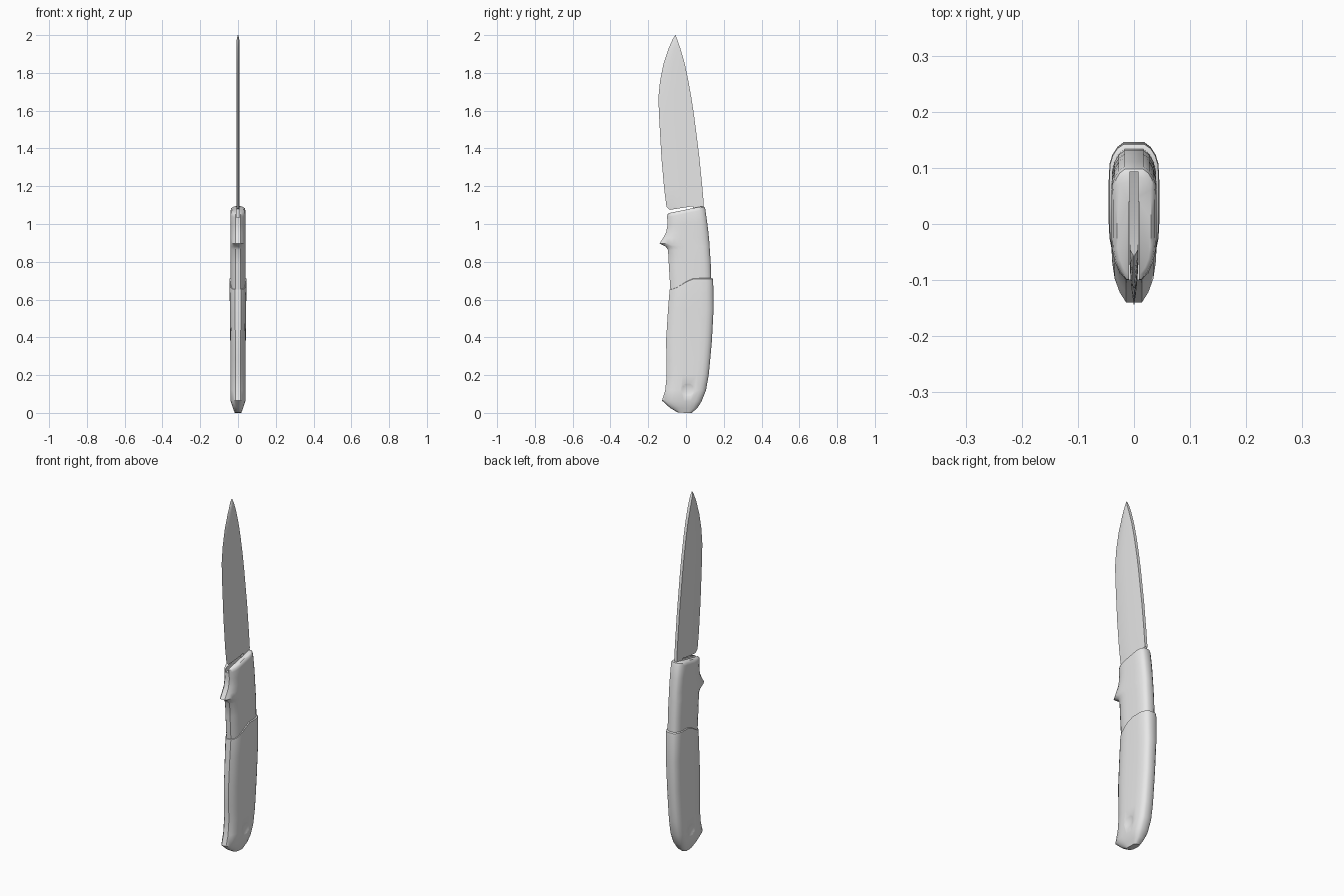
import bpy
import bmesh
import math
from mathutils import Matrix

cube = bpy.data.objects.get("Cube")
if cube:
    bpy.data.objects.remove(cube, do_unlink=True)

grey = bpy.data.materials.new("light_grey")
grey.use_nodes = True
grey.diffuse_color = (0.8, 0.8, 0.8, 1)
grey.node_tree.nodes["Principled BSDF"].inputs["Base Color"].default_value = (0.8, 0.8, 0.8, 1)


def make_object(name, bm):
    bmesh.ops.recalc_face_normals(bm, faces=bm.faces)
    mesh = bpy.data.meshes.new(name)
    bm.to_mesh(mesh)
    bm.free()
    mesh.materials.append(grey)
    obj = bpy.data.objects.new(name, mesh)
    bpy.context.collection.objects.link(obj)
    return obj


def loft(name, section, rows, ease=False):
    """Skin rings; each row is (front y, front z, back y, back z, half width)."""
    bm = bmesh.new()
    outline = section + [(u, -w) for u, w in reversed(section) if w > 0]
    rings = []
    for yf, zf, yb, zb, half in rows:
        ring = []
        for u, w in outline:
            t = min(u / 0.6, 1) if ease else u
            t = t * t * (3 - 2 * t) if ease else t
            ring.append(bm.verts.new((w * half, yf + (yb - yf) * u, zf + (zb - zf) * t)))
        rings.append(ring)
    n = len(outline)
    for a, b in zip(rings, rings[1:]):
        for i in range(n):
            j = (i + 1) % n
            bm.faces.new((a[i], a[j], b[j], b[i]))
    bm.faces.new(rings[0])
    bm.faces.new(rings[-1])
    return make_object(name, bm)


def box(name, lo, hi):
    bm = bmesh.new()
    bmesh.ops.create_cube(bm, size=1)
    for v in bm.verts:
        v.co = [(a + b) / 2 + c * (b - a) for a, b, c in zip(lo, hi, v.co)]
    return make_object(name, bm)


def cut(target, cutter):
    """Subtract the cutter, then remove it."""
    cutter.hide_render = True
    mod = target.modifiers.new("cut", "BOOLEAN")
    mod.operation = "DIFFERENCE"
    mod.solver = "EXACT"
    mod.object = cutter
    bpy.context.view_layer.objects.active = target
    bpy.ops.object.modifier_apply(modifier=mod.name)
    bpy.data.objects.remove(cutter, do_unlink=True)


def smooth(obj, angle):
    bpy.ops.object.select_all(action="DESELECT")
    obj.select_set(True)
    bpy.context.view_layer.objects.active = obj
    bpy.ops.object.shade_smooth_by_angle(angle=math.radians(angle))


# Half cross-section of the handle: front to back, relative width
grip_section = [(0, 0.35), (0.07, 0.64), (0.16, 0.86), (0.27, 0.97), (0.38, 1), (0.55, 1),
                (0.72, 1), (0.84, 0.97), (0.91, 0.86), (0.965, 0.68), (1, 0.42)]

# Lower grip, with a stepped curved rim at the top
lower_handle = loft("lower_handle", grip_section, [
    (-0.078, 0.657, 0.132, 0.714, 0.038),
    (-0.086, 0.653, 0.142, 0.710, 0.044),
    (-0.088, 0.635, 0.144, 0.692, 0.045),
    (-0.095, 0.550, 0.146, 0.550, 0.043),
    (-0.105, 0.390, 0.137, 0.380, 0.041),
    (-0.104, 0.280, 0.128, 0.280, 0.041),
    (-0.102, 0.200, 0.120, 0.200, 0.041),
    (-0.110, 0.120, 0.106, 0.120, 0.041),
    (-0.127, 0.065, 0.083, 0.062, 0.039),
    (-0.085, 0.027, 0.060, 0.025, 0.027),
    (-0.045, 0.003, 0.030, 0.000, 0.017),
], ease=True)

# Shallow round dimple on each side near the butt
for side in (1, -1):
    bm = bmesh.new()
    bmesh.ops.create_uvsphere(bm, u_segments=48, v_segments=32, radius=0.1,
                              matrix=Matrix.Translation((side * 0.134, 0.01, 0.122)))
    cut(lower_handle, make_object("dimple_cutter", bm))
smooth(lower_handle, 40)

# Upper grip with the pointed finger stop on its front
upper_handle = loft("upper_handle", grip_section, [
    (-0.090, 1.058, 0.088, 1.094, 0.030),
    (-0.099, 1.050, 0.098, 1.090, 0.037),
    (-0.100, 1.035, 0.102, 1.078, 0.040),
    (-0.097, 1.000, 0.112, 1.010, 0.040),
    (-0.105, 0.955, 0.118, 0.960, 0.040),
    (-0.122, 0.925, 0.121, 0.930, 0.040),
    (-0.140, 0.897, 0.124, 0.900, 0.040),
    (-0.107, 0.880, 0.125, 0.882, 0.040),
    (-0.095, 0.862, 0.126, 0.865, 0.040),
    (-0.091, 0.785, 0.131, 0.790, 0.040),
    (-0.081, 0.620, 0.136, 0.620, 0.039),
])

# Slot that receives the folded blade
cut(upper_handle, box("slot_cutter", (-0.009, -0.2, 1.035), (0.009, 0.04, 1.2)))
smooth(upper_handle, 40)

# Blade: flat spine at the back, tapering to a sharp front edge
blade_section = [(0, 0), (0.12, 0.42), (0.28, 0.78), (0.48, 1), (1, 1)]
blade = loft("blade", blade_section, [
    (-0.085, 1.075, 0.094, 1.103, 0.008),
    (-0.103, 1.090, 0.093, 1.118, 0.008),
    (-0.115, 1.180, 0.086, 1.200, 0.008),
    (-0.130, 1.350, 0.070, 1.360, 0.008),
    (-0.143, 1.580, 0.042, 1.580, 0.008),
    (-0.146, 1.670, 0.028, 1.670, 0.008),
    (-0.137, 1.760, 0.012, 1.760, 0.008),
    (-0.119, 1.850, -0.007, 1.850, 0.008),
    (-0.092, 1.930, -0.030, 1.930, 0.008),
    (-0.072, 1.975, -0.046, 1.975, 0.007),
    (-0.057, 2.000, -0.055, 2.000, 0.002),
])
smooth(blade, 35)

# Tang joining blade and handle at the spine
box("tang", (-0.008, 0.038, 1.0), (0.008, 0.092, 1.11))
